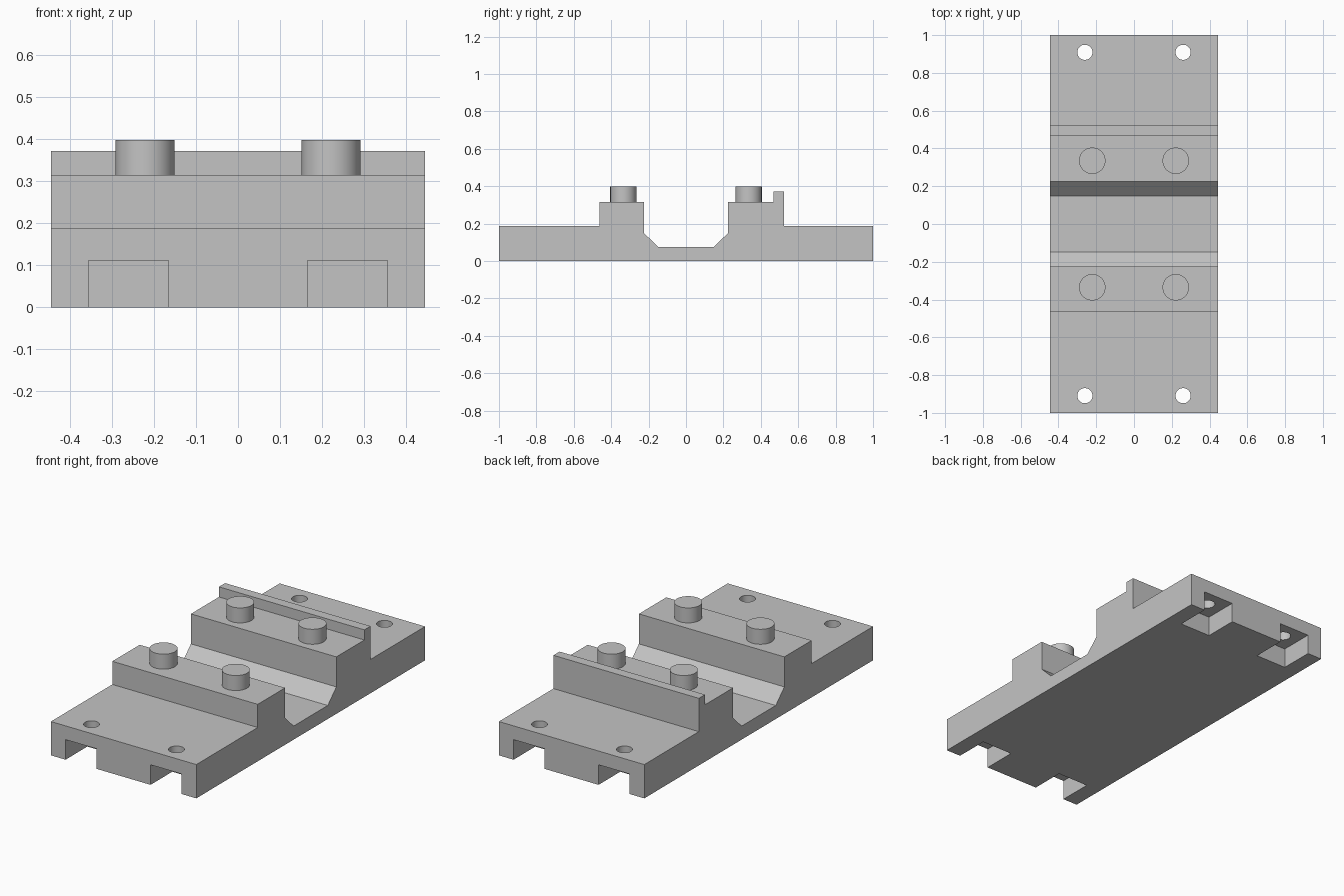
import bpy
import bmesh
from math import radians
from mathutils import Matrix

default = bpy.data.objects.get("Cube")
if default:
    bpy.data.objects.remove(default, do_unlink=True)

GREY = (0.55, 0.55, 0.55, 1.0)
grey = bpy.data.materials.new("plain grey")
grey.use_nodes = True
grey.diffuse_color = GREY
grey.node_tree.nodes["Principled BSDF"].inputs["Base Color"].default_value = GREY

HALF_WIDTH = 0.445


def make_object(name, bm):
    bmesh.ops.recalc_face_normals(bm, faces=bm.faces)
    mesh = bpy.data.meshes.new(name)
    bm.to_mesh(mesh)
    bm.free()
    mesh.materials.append(grey)
    obj = bpy.data.objects.new(name, mesh)
    bpy.context.collection.objects.link(obj)
    return obj


def cylinder(name, x, y, bottom, top, radius):
    bm = bmesh.new()
    bmesh.ops.create_cone(bm, cap_ends=True, segments=48, radius1=radius, radius2=radius,
                          depth=top - bottom,
                          matrix=Matrix.Translation((x, y, (bottom + top) / 2)))
    return make_object(name, bm)


def box(name, centre, size):
    bm = bmesh.new()
    bmesh.ops.create_cube(bm, size=1, matrix=Matrix.Translation(centre) @ Matrix.Diagonal((*size, 1)))
    return make_object(name, bm)


def smooth(obj):
    bpy.ops.object.select_all(action="DESELECT")
    obj.select_set(True)
    bpy.context.view_layer.objects.active = obj
    bpy.ops.object.shade_smooth_by_angle(angle=radians(30))


def cut(target, cutter):
    cutter.hide_render = True
    mod = target.modifiers.new("cut", "BOOLEAN")
    mod.operation = "DIFFERENCE"
    mod.solver = "EXACT"
    mod.object = cutter
    bpy.ops.object.select_all(action="DESELECT")
    target.select_set(True)
    bpy.context.view_layer.objects.active = target
    bpy.ops.object.modifier_apply(modifier=mod.name)
    bpy.data.objects.remove(cutter, do_unlink=True)


# Base plate: side profile (y, z) with two ridges, a bevelled channel and a rear lip
profile = [
    (-1, 0), (-1, 0.187), (-0.463, 0.187), (-0.463, 0.315), (-0.224, 0.315),
    (-0.224, 0.149), (-0.149, 0.075), (0.149, 0.075), (0.224, 0.149),
    (0.224, 0.315), (0.469, 0.315), (0.469, 0.371), (0.523, 0.371),
    (0.523, 0.187), (1, 0.187), (1, 0),
]
bm = bmesh.new()
side = bm.faces.new([bm.verts.new((-HALF_WIDTH, y, z)) for y, z in profile])
sweep = bmesh.ops.extrude_face_region(bm, geom=[side])
bmesh.ops.translate(bm, vec=(2 * HALF_WIDTH, 0, 0),
                    verts=[v for v in sweep["geom"] if isinstance(v, bmesh.types.BMVert)])
base = make_object("base_plate", bm)

for sx, side_name in ((-1, "right"), (1, "left")):
    for sy, end_name in ((-1, "front"), (1, "back")):
        tag = f"{end_name}_{side_name}"
        # Open square pocket under each end, with a screw hole above it
        cut(base, box("pocket_cutter", (sx * 0.26, sy * 0.955, 0.005), (0.19, 0.29, 0.212)))
        cut(base, cylinder("hole_cutter", sx * 0.26, sy * 0.909, 0.05, 0.3, 0.04))
        # Round locating pegs on the ridges
        smooth(cylinder(f"peg_{tag}", sx * 0.221, sy * 0.335, 0.3, 0.398, 0.07))

smooth(base)
